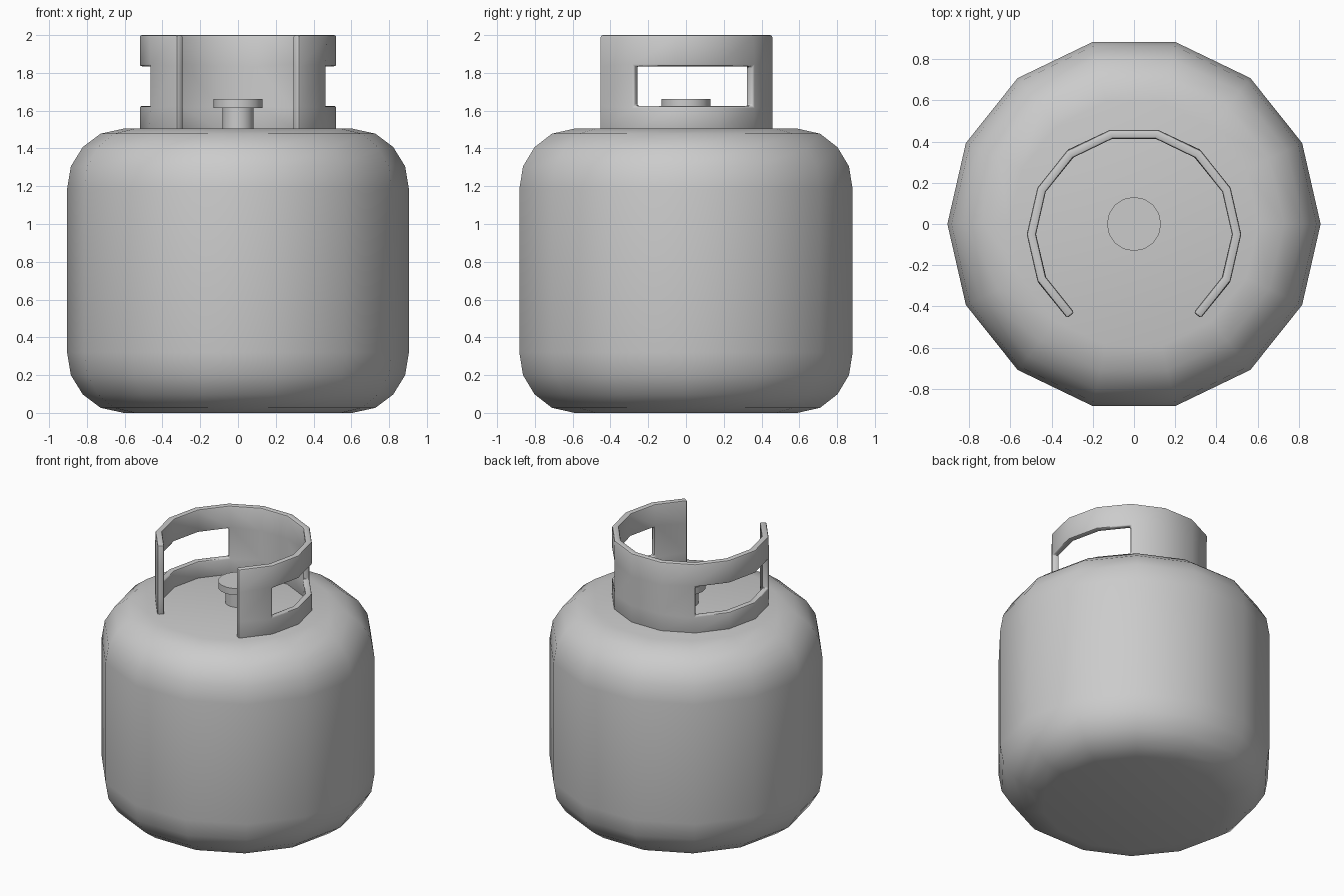
import bpy, bmesh, math

if "Cube" in bpy.data.objects:
    bpy.data.objects.remove(bpy.data.objects["Cube"])

SIDES = 14


def finish(name, bm, angle=30, modifiers=()):
    """Turn a bmesh into an object, bake its modifiers and smooth soft edges."""
    mesh = bpy.data.meshes.new(name)
    bm.to_mesh(mesh)
    bm.free()
    obj = bpy.data.objects.new(name, mesh)
    bpy.context.collection.objects.link(obj)
    bpy.ops.object.select_all(action='DESELECT')
    obj.select_set(True)
    bpy.context.view_layer.objects.active = obj
    for kind, settings in modifiers:
        mod = obj.modifiers.new(kind.title(), kind)
        for key, value in settings.items():
            setattr(mod, key, value)
        bpy.ops.object.modifier_apply(modifier=mod.name)
    bpy.ops.object.shade_smooth_by_angle(angle=math.radians(angle))
    return obj


def lathe(name, profile, sides):
    """Closed solid of revolution from (radius, z) points, bottom to top."""
    bm = bmesh.new()
    rings = [[bm.verts.new((r * math.cos(k * math.tau / sides),
                            r * math.sin(k * math.tau / sides), z))
              for k in range(sides)] for r, z in profile]
    for low, high in zip(rings, rings[1:]):
        for k in range(sides):
            n = (k + 1) % sides
            bm.faces.new((low[k], low[n], high[n], high[k]))
    bm.faces.new(rings[0][::-1])
    bm.faces.new(rings[-1])
    return finish(name, bm)


# Tank body: one rounded shoulder, mirrored for top and bottom
HEIGHT = 1.505
shoulder = [(0.605, 0.0), (0.728, 0.027), (0.822, 0.098), (0.885, 0.2), (0.905, 0.32)]
lathe("tank_body", shoulder + [(r, HEIGHT - z) for r, z in reversed(shoulder)], SIDES)

# Valve: stem with a wider hand wheel
lathe("valve_stem", [(0.083, 1.48), (0.083, 1.625)], 16)
lathe("valve_wheel", [(0.131, 1.615), (0.131, 1.663)], 16)

# Collar: open at the front, with a hand hole through each side
bm = bmesh.new()
levels = [1.49, 1.625, 1.835, 2.0]
steps = range(-2, 10)
grid = [[bm.verts.new((0.52 * math.cos(k * math.tau / SIDES),
                       0.52 * math.sin(k * math.tau / SIDES) - 0.05, z))
         for z in levels] for k in steps]
hole_columns = {1, 2, 3, 7, 8, 9}
for i, (a, b) in enumerate(zip(grid, grid[1:])):
    for j in range(3):
        if j == 1 and i in hole_columns:
            continue
        bm.faces.new((a[j], b[j], b[j + 1], a[j + 1]))
finish("collar", bm, 40, [
    ('SOLIDIFY', dict(thickness=0.044, offset=-1, use_even_offset=True)),
    ('BEVEL', dict(width=0.011, segments=2, limit_method='ANGLE',
                   angle_limit=math.radians(40))),
])
